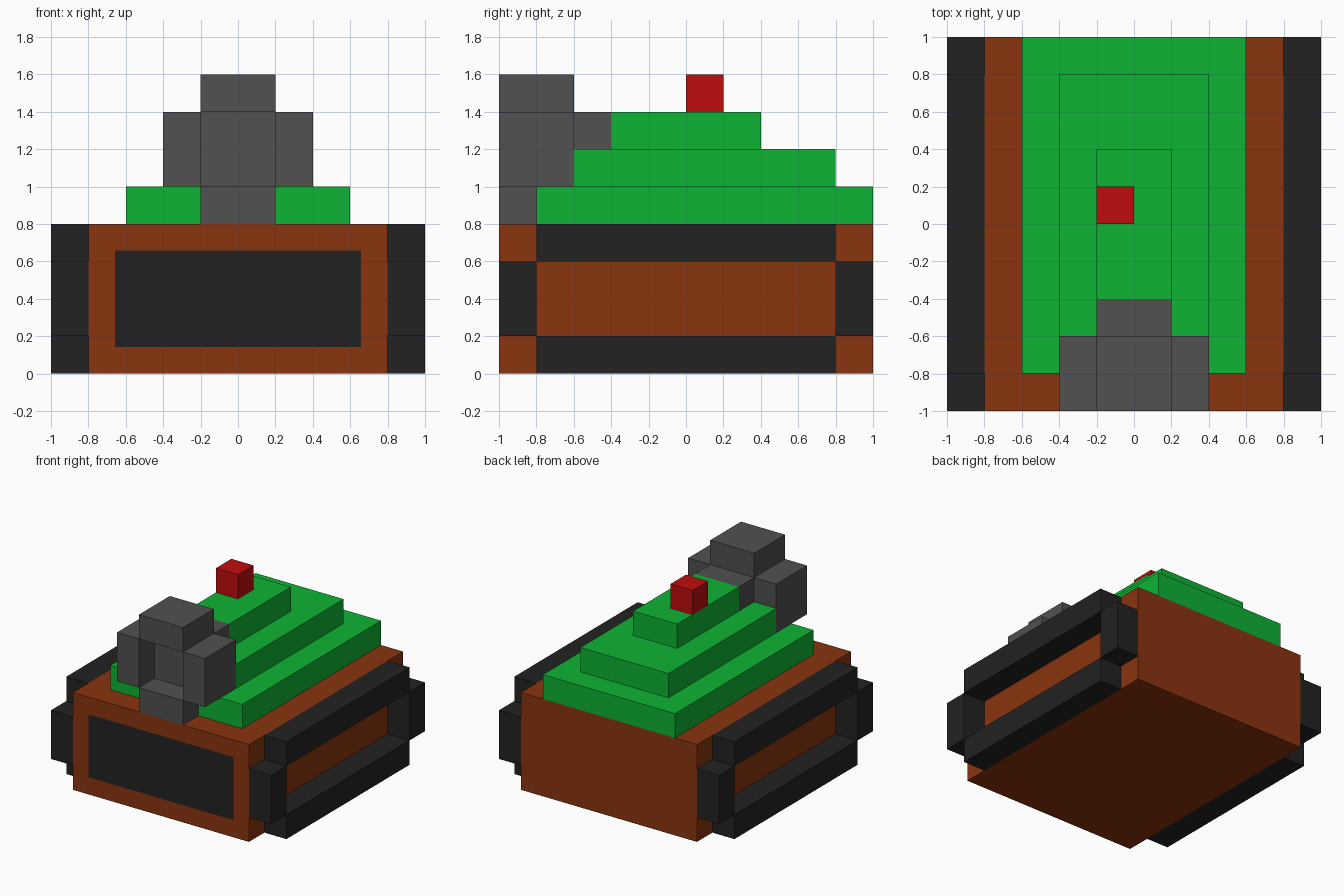
import bpy
import bmesh
from mathutils import Vector

if "Cube" in bpy.data.objects:
    bpy.data.objects.remove(bpy.data.objects["Cube"], do_unlink=True)


def make_material(name, rgb):
    mat = bpy.data.materials.new(name)
    mat.use_nodes = True
    color = (*rgb, 1.0)
    mat.diffuse_color = color
    mat.node_tree.nodes["Principled BSDF"].inputs["Base Color"].default_value = color
    return mat


BROWN = make_material("rust brown", (0.254, 0.034, 0.0044))
BLACK = make_material("soft black", (0.016, 0.016, 0.016))
GREEN = make_material("bright green", (0.004, 0.456, 0.034))
GREY = make_material("mid grey", (0.082, 0.082, 0.082))
RED = make_material("signal red", (0.527, 0.004, 0.004))


def block(name, xs, ys, zs, mat):
    """Axis-aligned box given its (min, max) range on each axis."""
    bm = bmesh.new()
    bmesh.ops.create_cube(bm, size=1.0)
    lo, hi = (Vector(c) for c in zip(xs, ys, zs))
    for v in bm.verts:
        v.co = (lo + hi) / 2 + v.co * (hi - lo)
    mesh = bpy.data.meshes.new(name)
    bm.to_mesh(mesh)
    bm.free()
    mesh.materials.append(mat)
    obj = bpy.data.objects.new(name, mesh)
    bpy.context.collection.objects.link(obj)
    return obj


# Hull, with the dark panel inset in its front face
hull = block("hull", (-0.8, 0.8), (-1, 1), (0, 0.8), BROWN)
hull.data.materials.append(BLACK)
bm = bmesh.new()
bm.from_mesh(hull.data)
front = min(bm.faces, key=lambda f: f.calc_center_median().y)
bmesh.ops.inset_region(bm, faces=[front], thickness=0.2, depth=0)
front.material_index = 1
bm.to_mesh(hull.data)
bm.free()

# Track loops: two long runs and two upright ends on each side
for side, xs in (("left", (0.8, 1.0)), ("right", (-1.0, -0.8))):
    block(side + "_track_bottom", xs, (-0.8, 0.8), (0, 0.2), BLACK)
    block(side + "_track_top", xs, (-0.8, 0.8), (0.6, 0.8), BLACK)
    block(side + "_track_front", xs, (-1, -0.8), (0.2, 0.6), BLACK)
    block(side + "_track_back", xs, (0.8, 1), (0.2, 0.6), BLACK)

# Stepped green deck
block("deck_lower", (-0.6, 0.6), (-0.8, 1), (0.8, 1), GREEN)
block("deck_middle", (-0.4, 0.4), (-0.6, 0.8), (1, 1.2), GREEN)
block("deck_upper", (-0.2, 0.2), (-0.4, 0.4), (1.2, 1.4), GREEN)

# Red beacon, set off centre
block("beacon", (-0.2, 0), (0, 0.2), (1.4, 1.6), RED)

# Grey nozzle: four blocks around a recessed core
block("nozzle_bottom", (-0.2, 0.2), (-1, -0.8), (0.8, 1), GREY)
block("nozzle_top", (-0.2, 0.2), (-1, -0.6), (1.4, 1.6), GREY)
block("nozzle_left", (0.2, 0.4), (-1, -0.6), (1, 1.4), GREY)
block("nozzle_right", (-0.4, -0.2), (-1, -0.6), (1, 1.4), GREY)
block("nozzle_core_lower", (-0.2, 0.2), (-0.8, -0.6), (1, 1.2), GREY)
block("nozzle_core_upper", (-0.2, 0.2), (-0.8, -0.4), (1.2, 1.4), GREY)
